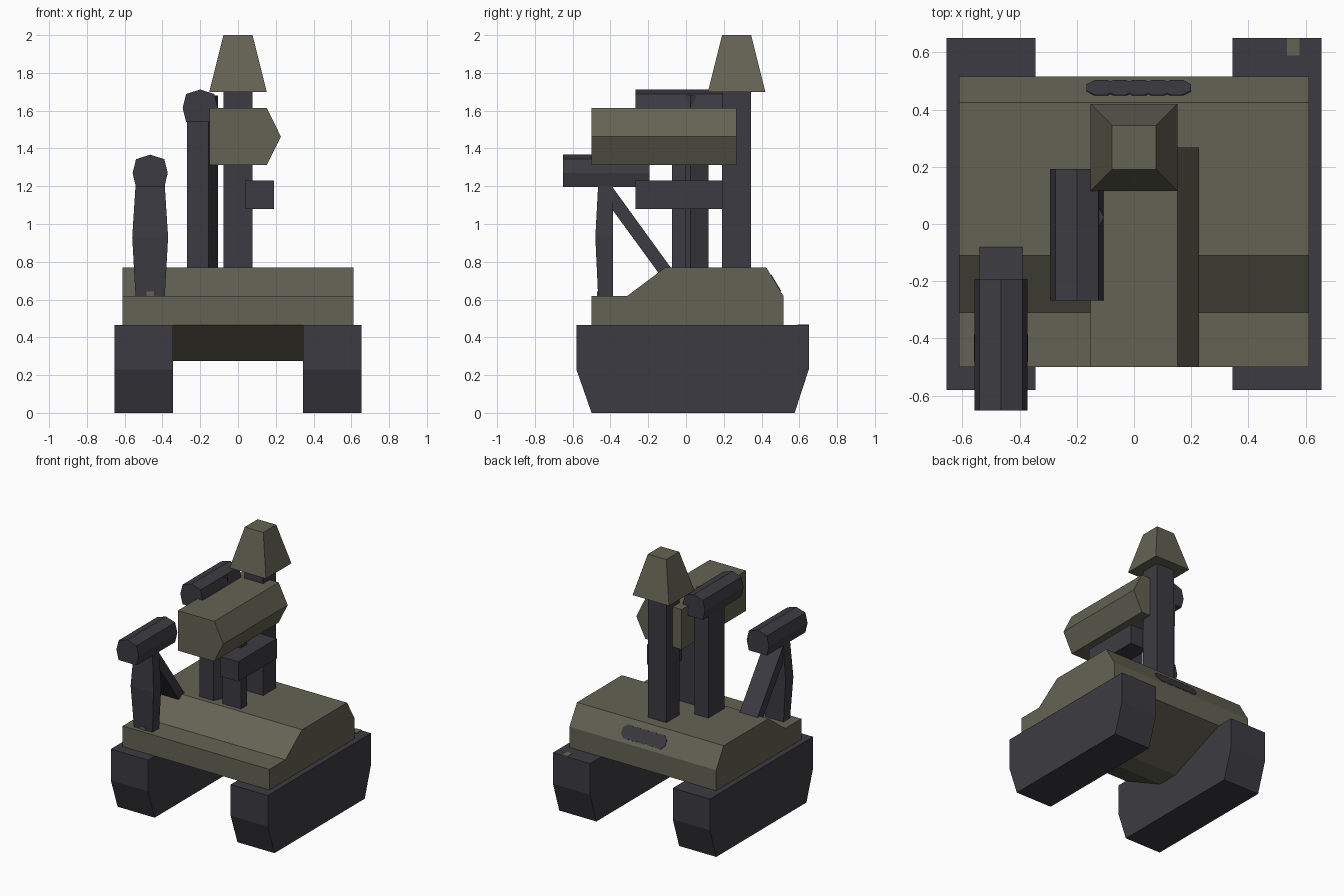
import bpy, bmesh, math
from mathutils import Matrix

if "Cube" in bpy.data.objects:
    bpy.data.objects.remove(bpy.data.objects["Cube"])


def material(name, rgb):
    m = bpy.data.materials.new(name)
    m.diffuse_color = (*rgb, 1)
    m.use_nodes = True
    m.node_tree.nodes["Principled BSDF"].inputs["Base Color"].default_value = m.diffuse_color
    return m


OLIVE = material("olive armour", (0.127, 0.124, 0.089))
DARK = material("dark metal", (0.045, 0.044, 0.054))


def finish(name, bm, mat):
    bmesh.ops.recalc_face_normals(bm, faces=bm.faces[:])
    me = bpy.data.meshes.new(name)
    bm.to_mesh(me)
    bm.free()
    me.materials.append(mat)
    ob = bpy.data.objects.new(name, me)
    bpy.context.collection.objects.link(ob)
    return ob


def loft(name, rings, mat):
    """Skin a stack of equal-length rings and cap both ends."""
    bm = bmesh.new()
    vs = [[bm.verts.new(p) for p in r] for r in rings]
    n = len(rings[0])
    for a, b in zip(vs, vs[1:]):
        for i in range(n):
            j = (i + 1) % n
            bm.faces.new((a[i], a[j], b[j], b[i]))
    bm.faces.new(vs[0])
    bm.faces.new(vs[-1])
    return finish(name, bm, mat)


def prism(name, pts, axis, lo, hi, mat):
    """Extrude a 2D profile along x (pts y,z), y (pts x,z) or z (pts x,y)."""
    place = {"x": lambda p, t: (t, p[0], p[1]),
             "y": lambda p, t: (p[0], t, p[1]),
             "z": lambda p, t: (p[0], p[1], t)}[axis]
    return loft(name, [[place(p, t) for p in pts] for t in (lo, hi)], mat)


def rect(x0, x1, y0, y1):
    return [(x0, y0), (x1, y0), (x1, y1), (x0, y1)]


def box(name, x, y, z, mat):
    return prism(name, rect(*x, *y), "z", *z, mat)


# Tracks
track = [(-0.5, 0), (0.575, 0), (0.65, 0.23), (0.65, 0.465), (-0.58, 0.465), (-0.58, 0.23)]
for side, x0 in (("left", -0.655), ("right", 0.345)):
    prism(side + "_track", track, "x", x0, x0 + 0.31, DARK)

# Hull with sloped keel
hull = [(-0.5, 0.465), (-0.13, 0.275), (0.04, 0.275), (0.515, 0.465), (0.515, 0.62),
        (0.425, 0.77), (-0.11, 0.77), (-0.31, 0.62), (-0.5, 0.62)]
prism("hull", hull, "x", -0.612, 0.612, OLIVE)

# Rear mast and its tapered cap
box("mast", (-0.077, 0.077), (0.19, 0.345), (0.76, 1.72), DARK)
loft("mast_cap", [[(x, y, z) for x, y in rect(-r, r, 0.268 - r, 0.268 + r)]
                  for r, z in ((0.152, 1.7), (0.077, 2.0))], OLIVE)

# Launcher pod on its post, with a side box
pod = [(-0.152, 1.312), (0.152, 1.312), (0.227, 1.463), (0.152, 1.614), (-0.152, 1.614)]
prism("launcher_pod", pod, "y", -0.5, 0.268, OLIVE)
box("pod_post", (-0.077, 0.077), (-0.075, 0.0), (0.76, 1.33), DARK)
box("side_box", (0.038, 0.19), (-0.268, 0.192), (1.08, 1.23), DARK)


# Faceted tubes
def tube(name, cx, z0, y0, y1):
    pts = [(-0.075, 0), (0.075, 0), (0.093, 0.075), (0.075, 0.148),
           (0, 0.172), (-0.075, 0.148), (-0.093, 0.075)]
    prism(name, [(cx + x, z0 + z) for x, z in pts], "y", y0, y1, DARK)


tube("front_tube", -0.465, 1.195, -0.652, -0.192)
tube("upper_tube", -0.2, 1.54, -0.268, 0.192)

# Wedge-sided post carrying the upper tube
wedge = [(-0.27, -0.072), (-0.155, -0.072), (-0.105, 0.024), (-0.155, 0.12), (-0.27, 0.12)]
prism("upper_tube_post", wedge, "z", 0.76, 1.68, DARK)

# Bulging post and rear strut carrying the front tube
loft("front_tube_post", [[(x - 0.465, y, z) for x, y in rect(-w, w, f, -0.387)]
                         for w, f, z in ((0.077, -0.465, 0.61), (0.095, -0.48, 0.93),
                                         (0.077, -0.465, 1.21))], DARK)
strut = [(-0.4, 1.21), (-0.4, 1.09), (-0.13, 0.72), (-0.045, 0.72)]
prism("front_tube_strut", strut, "x", -0.54, -0.39, DARK)

# Scalloped vent on the rear slope
tilt = Matrix.Rotation(-math.atan2(0.15, 0.09), 4, "X")
bm = bmesh.new()
for i in range(5):
    bmesh.ops.create_cone(bm, cap_ends=True, segments=8, radius1=0.055, radius2=0.055, depth=0.009,
                          matrix=Matrix.Translation((-0.115 + 0.066 * i, 0.474, 0.687))
                          @ tilt @ Matrix.Rotation(math.pi / 8, 4, "Z"))
finish("rear_vent", bm, DARK)

# Small worn patches
box("track_patch", (0.535, 0.578), (0.59, 0.65), (0.463, 0.469), OLIVE)
box("post_patch", (-0.485, -0.445), (-0.472, -0.464), (0.615, 0.642), OLIVE)
